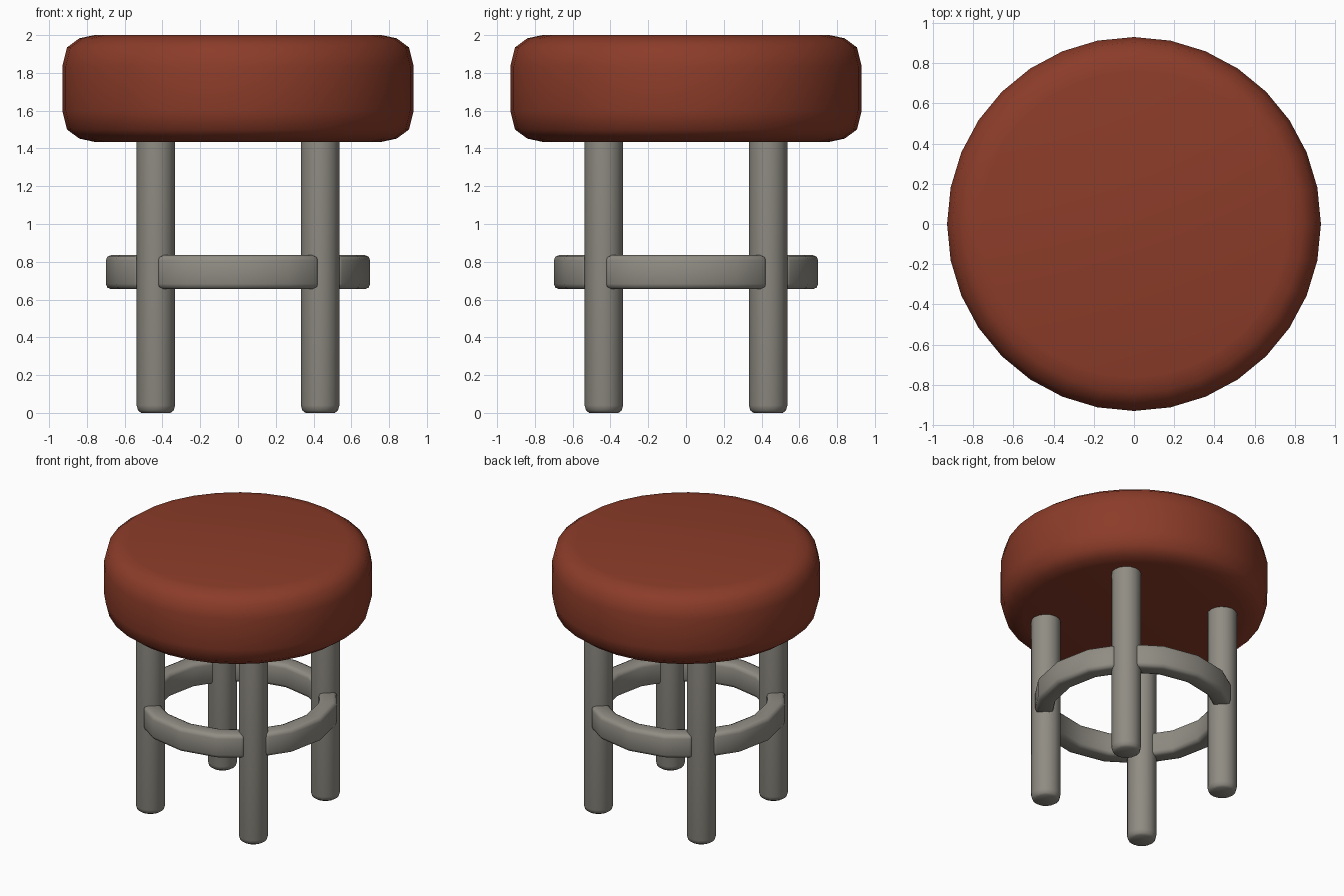
import bpy, bmesh, math

if "Cube" in bpy.data.objects:
    bpy.data.objects.remove(bpy.data.objects["Cube"])


def material(name, rgb):
    m = bpy.data.materials.new(name)
    m.diffuse_color = (*rgb, 1.0)
    m.use_nodes = True
    m.node_tree.nodes["Principled BSDF"].inputs["Base Color"].default_value = m.diffuse_color
    return m


RED = material("red_brown_leather", (0.26, 0.045, 0.022))
GREY = material("warm_grey_metal", (0.28, 0.265, 0.23))


def finish(name, bm, mat):
    bmesh.ops.recalc_face_normals(bm, faces=bm.faces)
    me = bpy.data.meshes.new(name)
    bm.to_mesh(me)
    bm.free()
    me.materials.append(mat)
    ob = bpy.data.objects.new(name, me)
    bpy.context.collection.objects.link(ob)
    bpy.ops.object.select_all(action='DESELECT')
    ob.select_set(True)
    bpy.context.view_layer.objects.active = ob
    bpy.ops.object.shade_smooth_by_angle(angle=math.radians(50))
    return ob


def lathe(name, profile, sides, mat, cx=0, cy=0):
    """Closed solid of revolution from (radius, z) points."""
    bm = bmesh.new()
    rings = []
    for r, z in profile:
        rings.append([bm.verts.new((cx + r * math.cos(2 * math.pi * i / sides),
                                    cy + r * math.sin(2 * math.pi * i / sides), z))
                      for i in range(sides)])
    for a, b in zip(rings, rings[1:]):
        for i in range(sides):
            j = (i + 1) % sides
            bm.faces.new((a[i], a[j], b[j], b[i]))
    bm.faces.new(rings[0])
    bm.faces.new(rings[-1])
    return finish(name, bm, mat)


# Padded seat with rounded rims
rim = [(0.76, 0.0), (0.84, 0.017), (0.905, 0.065), (0.93, 0.165)]
seat_profile = [(r, 1.435 + h) for r, h in rim] + [(r, 2.0 - h) for r, h in reversed(rim)]
lathe("seat", seat_profile, 32, RED)

# Four round legs with softened feet
LEG = 0.435
leg_profile = [(0.077, 0.0), (0.094, 0.012), (0.102, 0.04), (0.102, 1.47)]
for label, sx, sy in (("front_left", -1, -1), ("front_right", 1, -1),
                      ("back_left", -1, 1), ("back_right", 1, 1)):
    lathe(label + "_leg", leg_profile, 16, GREY, sx * LEG, sy * LEG)


# Curved foot rest bars between the legs
def foot_bar(name, facing):
    stations = [(-39.1, 0.985), (-22.5, 1), (0, 1), (22.5, 1), (39.1, 0.985)]
    bm = bmesh.new()
    loops = []
    for deg, k in stations:
        a = math.radians(facing + deg)
        loops.append([bm.verts.new((r * k * math.cos(a), r * k * math.sin(a), z))
                      for r, z in ((0.57, 0.655), (0.70, 0.655), (0.70, 0.835), (0.57, 0.835))])
    for a, b in zip(loops, loops[1:]):
        for i in range(4):
            j = (i + 1) % 4
            bm.faces.new((a[i], a[j], b[j], b[i]))
    bm.faces.new(loops[0])
    bm.faces.new(loops[-1])
    bmesh.ops.recalc_face_normals(bm, faces=bm.faces)
    sharp = [e for e in bm.edges if e.calc_face_angle(0) > math.radians(60)]
    bmesh.ops.bevel(bm, geom=sharp, offset=0.028, segments=2, profile=0.5, affect='EDGES')
    finish(name, bm, GREY)


for label, facing in (("right", 0), ("back", 90), ("left", 180), ("front", 270)):
    foot_bar(label + "_foot_bar", facing)
